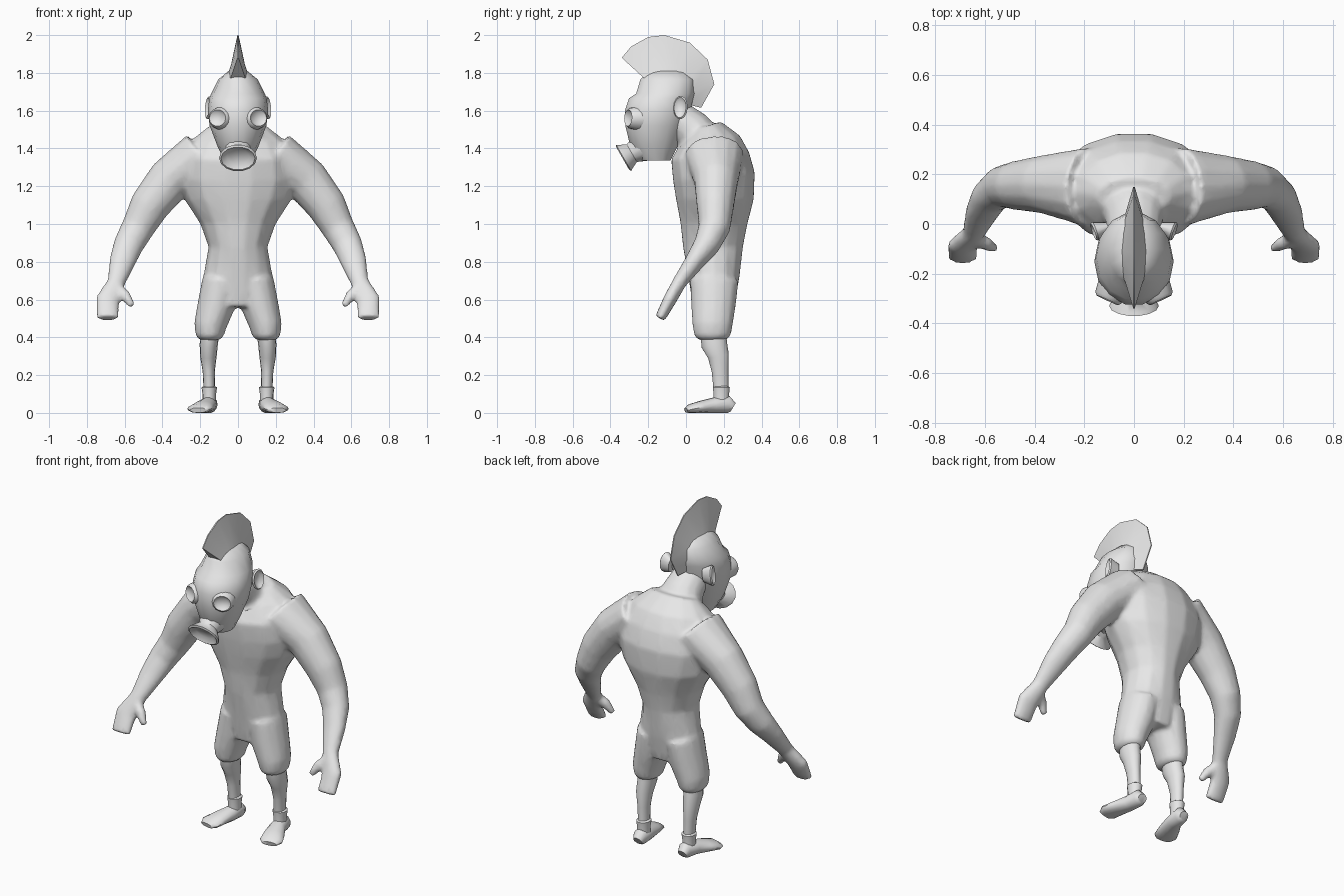
import bpy, bmesh, math
from mathutils import Vector

SIDES = 14
MIRROR = (1, -1)

default_cube = bpy.data.objects.get("Cube")
if default_cube:
    bpy.data.objects.remove(default_cube)

grey = bpy.data.materials.new("plain_grey")
grey.use_nodes = True
colour = (0.8, 0.8, 0.8, 1)
grey.diffuse_color = colour
grey.node_tree.nodes["Principled BSDF"].inputs["Base Color"].default_value = colour


def loft(bm, rings, ref=(0, 1, 0), side=1, axis=None):
    """Skin elliptical rings (x, y, z, width radius, depth radius) along a path."""
    centres = [Vector((r[0] * side, r[1], r[2])) for r in rings]
    loops = []
    for i, ring in enumerate(rings):
        ahead = centres[min(i + 1, len(rings) - 1)]
        behind = centres[max(i - 1, 0)]
        t = Vector(axis).normalized() if axis else (ahead - behind).normalized()
        v = Vector(ref)
        v = (v - t * v.dot(t)).normalized()
        u = t.cross(v)
        loop = []
        for k in range(SIDES):
            ang = math.tau * k / SIDES
            p = centres[i] + u * ring[3] * math.cos(ang) + v * ring[4] * math.sin(ang)
            loop.append(bm.verts.new(p))
        loops.append(loop)
    for low, high in zip(loops, loops[1:]):
        for k in range(SIDES):
            n = (k + 1) % SIDES
            bm.faces.new((low[k], low[n], high[n], high[k]))
    bm.faces.new(loops[0])
    bm.faces.new(loops[-1])


def cup(bm, centre, axis, profile, side=1):
    """Dished disc facing along axis; profile rows are (offset, width, height)."""
    axis = Vector((axis[0] * side, axis[1], axis[2])).normalized()
    start = Vector((centre[0] * side, centre[1], centre[2]))
    rings = [(*(start + axis * off), w, h) for off, w, h in profile]
    loft(bm, rings, ref=(0, 0, 1), axis=axis)


def finish(name, bm, angle=50):
    bmesh.ops.recalc_face_normals(bm, faces=bm.faces[:])
    for v in bm.verts:
        v.co.z = max(v.co.z, 0)
    mesh = bpy.data.meshes.new(name)
    bm.to_mesh(mesh)
    bm.free()
    mesh.materials.append(grey)
    obj = bpy.data.objects.new(name, mesh)
    bpy.context.collection.objects.link(obj)
    bpy.ops.object.select_all(action="DESELECT")
    obj.select_set(True)
    bpy.context.view_layer.objects.active = obj
    bpy.ops.object.shade_smooth_by_angle(angle=math.radians(angle))
    return obj


# Body: torso, neck, arms, hands and shorts fused into one skin
bm = bmesh.new()
loft(bm, [
    (0, .145, .56, .15, .11),
    (0, .148, .72, .185, .138),
    (0, .143, .88, .157, .162),
    (0, .147, 1.0, .2, .18),
    (0, .153, 1.13, .285, .21),
    (0, .148, 1.25, .32, .222),
    (0, .128, 1.36, .3, .212),
    (0, .13, 1.45, .24, .16),
    (0, .11, 1.52, .15, .08),
])
loft(bm, [
    (0, .12, 1.38, .17, .12),
    (0, .03, 1.5, .12, .11),
    (0, -.06, 1.58, .1, .09),
])
for s in MIRROR:
    # Arm and hand
    loft(bm, [
        (.19, .15, 1.37, .13, .16),
        (.365, .16, 1.23, .12, .118),
        (.47, .155, 1.095, .106, .1),
        (.53, .15, .98, .088, .085),
        (.58, .11, .89, .08, .07),
        (.613, .045, .8, .07, .052),
        (.645, -.035, .69, .048, .038),
        (.69, -.085, .6, .064, .036),
        (.69, -.138, .5, .06, .028),
    ], side=s)
    # Thumb
    loft(bm, [
        (.64, -.055, .66, .03, .03),
        (.595, -.08, .62, .03, .028),
        (.56, -.1, .565, .018, .018),
    ], side=s)
    # Short trouser leg
    loft(bm, [
        (.09, .15, .7, .1, .13),
        (.115, .145, .57, .1, .12),
        (.148, .14, .46, .086, .107),
        (.15, .14, .41, .076, .098),
        (.15, .14, .385, .055, .075),
    ], side=s)
body = finish("body", bm)
fuse = body.modifiers.new("fuse", "REMESH")
fuse.mode = "VOXEL"
fuse.voxel_size = .012
fuse.use_smooth_shade = True
relax = body.modifiers.new("relax", "SMOOTH")
relax.factor = .5
relax.iterations = 8
thin = body.modifiers.new("thin_out", "DECIMATE")
thin.ratio = .3

for s, label in zip(MIRROR, ("left", "right")):
    # Bare calf
    bm = bmesh.new()
    loft(bm, [
        (.15, .145, .42, .05, .07),
        (.155, .15, .36, .048, .07),
        (.157, .172, .3, .044, .057),
        (.155, .18, .22, .032, .045),
        (.152, .185, .12, .03, .04),
    ], side=s)
    finish(label + "_calf", bm)

    # Shoe with ankle collar
    bm = bmesh.new()
    loft(bm, [
        (.15, .25, .03, .028, .026),
        (.15, .225, .045, .042, .046),
        (.16, .15, .04, .046, .042),
        (.185, .08, .031, .06, .033),
        (.205, .025, .022, .066, .025),
        (.21, 0, .014, .045, .014),
    ], ref=(0, 0, 1), side=s)
    loft(bm, [
        (.152, .187, .03, .036, .042),
        (.152, .187, .1, .036, .042),
        (.152, .187, .135, .041, .046),
        (.152, .187, .142, .03, .036),
    ], side=s)
    finish(label + "_shoe", bm)

    # Ear
    bm = bmesh.new()
    cup(bm, (.145, -.025, 1.615), (1, -.35, .1),
        [(-.04, .02, .04), (.012, .04, .062), (.02, .034, .054), (.004, .02, .034)], s)
    finish(label + "_ear", bm)

    # Goggle rim with sunken lens
    bm = bmesh.new()
    cup(bm, (.098, -.285, 1.56), (.42, -.9, .05),
        [(-.06, .07, .07), (.012, .058, .055), (.024, .048, .044), (.008, .03, .027)], s)
    finish(label + "_goggle", bm)

# Masked head
bm = bmesh.new()
loft(bm, [
    (0, -.16, 1.335, .07, .08),
    (0, -.17, 1.41, .108, .128),
    (0, -.162, 1.52, .15, .163),
    (0, -.15, 1.6, .16, .178),
    (0, -.132, 1.665, .152, .174),
    (0, -.11, 1.69, .142, .158),
    (0, -.1, 1.765, .105, .145),
    (0, -.1, 1.81, .05, .1),
], axis=(0, 0, 1))
finish("head", bm)

# Snout filter
bm = bmesh.new()
cup(bm, (0, -.33, 1.35), (0, -.87, -.5),
    [(-.13, .085, .09), (-.05, .06, .055), (-.012, .095, .074),
     (0, .1, .082), (.006, .09, .07), (-.016, .06, .045)])
finish("snout", bm)

# Hair crest: a wedge fanning out from inside the skull
bm = bmesh.new()
root = Vector((0, -.1, 1.66))
outline = [(-.34, 1.88), (-.29, 1.94), (-.2, 1.99), (-.115, 2), (.02, 1.96),
           (.115, 1.87), (.15, 1.74), (.08, 1.615)]
layers = [(1, .003), (.55, .036), (.15, .08)]
rows = []
for y, z in outline:
    tip = Vector((0, y, z))
    row = [root.lerp(tip, f) + Vector((w, 0, 0)) for f, w in layers]
    row += [root.lerp(tip, f) - Vector((w, 0, 0)) for f, w in reversed(layers)]
    rows.append([bm.verts.new(p) for p in row])
for a, b in zip(rows, rows[1:]):
    for k in range(len(a)):
        n = (k + 1) % len(a)
        bm.faces.new((a[k], a[n], b[n], b[k]))
bm.faces.new(rows[0])
bm.faces.new(rows[-1])
finish("hair_crest", bm)
